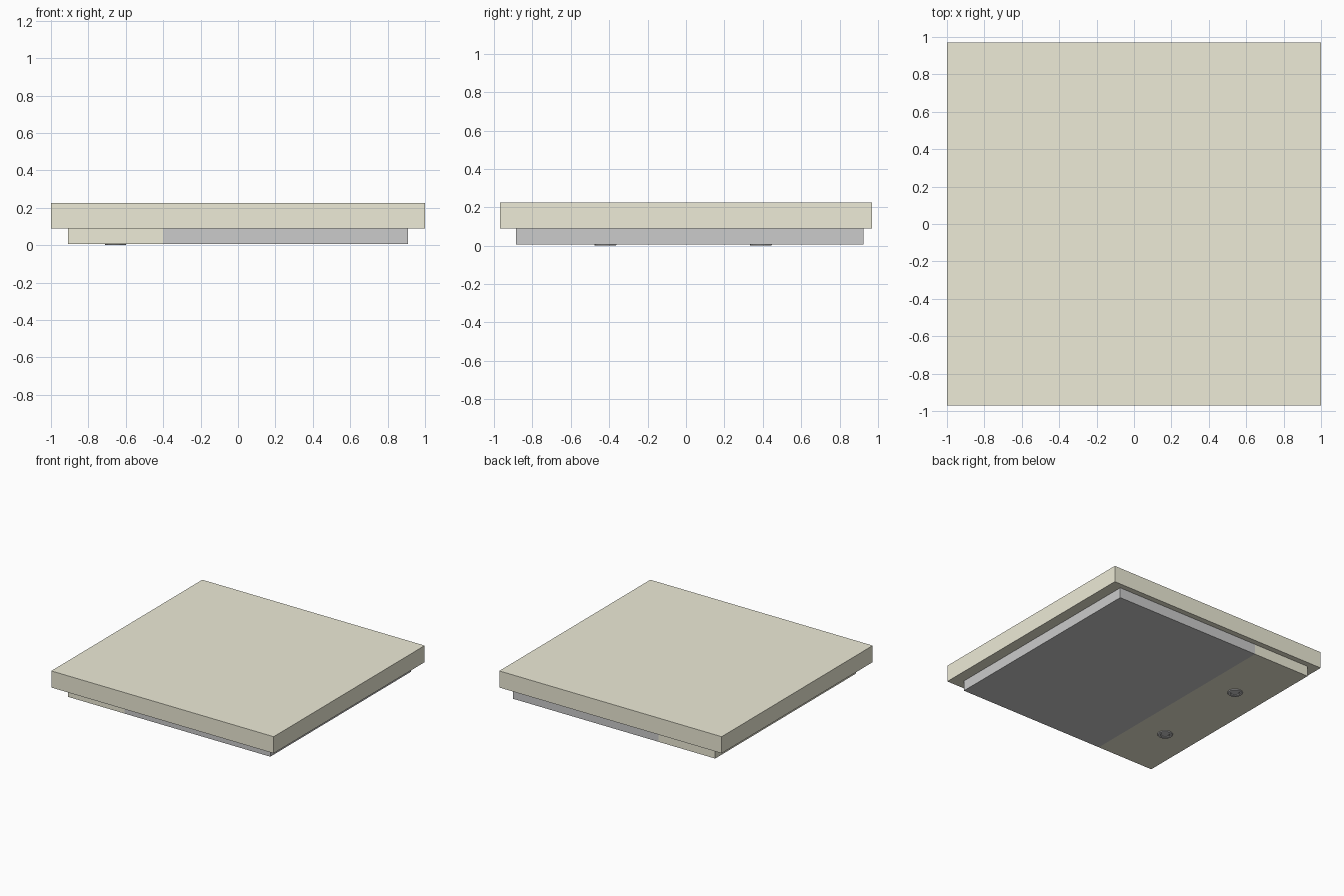
import bpy, bmesh
from math import cos, sin, tau

if "Cube" in bpy.data.objects:
    bpy.data.objects.remove(bpy.data.objects["Cube"])

beige = bpy.data.materials.new("warm_beige")
beige.diffuse_color = (0.85, 0.83, 0.68, 1)
beige.use_nodes = True
beige.node_tree.nodes["Principled BSDF"].inputs["Base Color"].default_value = beige.diffuse_color


def finish(name, bm, mat=None):
    bmesh.ops.recalc_face_normals(bm, faces=bm.faces[:])
    me = bpy.data.meshes.new(name)
    bm.to_mesh(me)
    bm.free()
    ob = bpy.data.objects.new(name, me)
    bpy.context.collection.objects.link(ob)
    if mat:
        me.materials.append(mat)
    return ob


def box(name, lo, hi, mat=None):
    bm = bmesh.new()
    bmesh.ops.create_cube(bm, size=1)
    for v in bm.verts:
        v.co = [(a + b) / 2 + c * (b - a) for a, b, c in zip(lo, hi, v.co)]
    return finish(name, bm, mat)


def lathe(name, centre, profile, sides=16):
    bm = bmesh.new()
    rings = [[bm.verts.new((centre[0] + r * cos(tau * i / sides),
                            centre[1] + r * sin(tau * i / sides), z))
              for i in range(sides)] for r, z in profile]
    for a, b in zip(rings, rings[1:]):
        for i in range(sides):
            j = (i + 1) % sides
            bm.faces.new((a[i], a[j], b[j], b[i]))
    bm.faces.new(rings[-1])
    return finish(name, bm)


# Overhanging top slab
box("top_slab", (-1, -0.97, 0.09), (1, 0.97, 0.225), beige)

# Stepped underside: beige strip on the left, grey panel on the right
box("base_strip", (-0.91, -0.885, 0.006), (-0.4, 0.925, 0.09), beige)
box("base_panel", (-0.4, -0.885, 0.006), (0.91, 0.925, 0.09))

# Two shallow round fasteners under the strip, with a dished centre
for n, y in (("front", -0.42), ("back", 0.39)):
    lathe(n + "_fastener", (-0.655, y),
          [(0.058, 0.006), (0.054, 0.0), (0.036, 0.0), (0.03, 0.005)])
